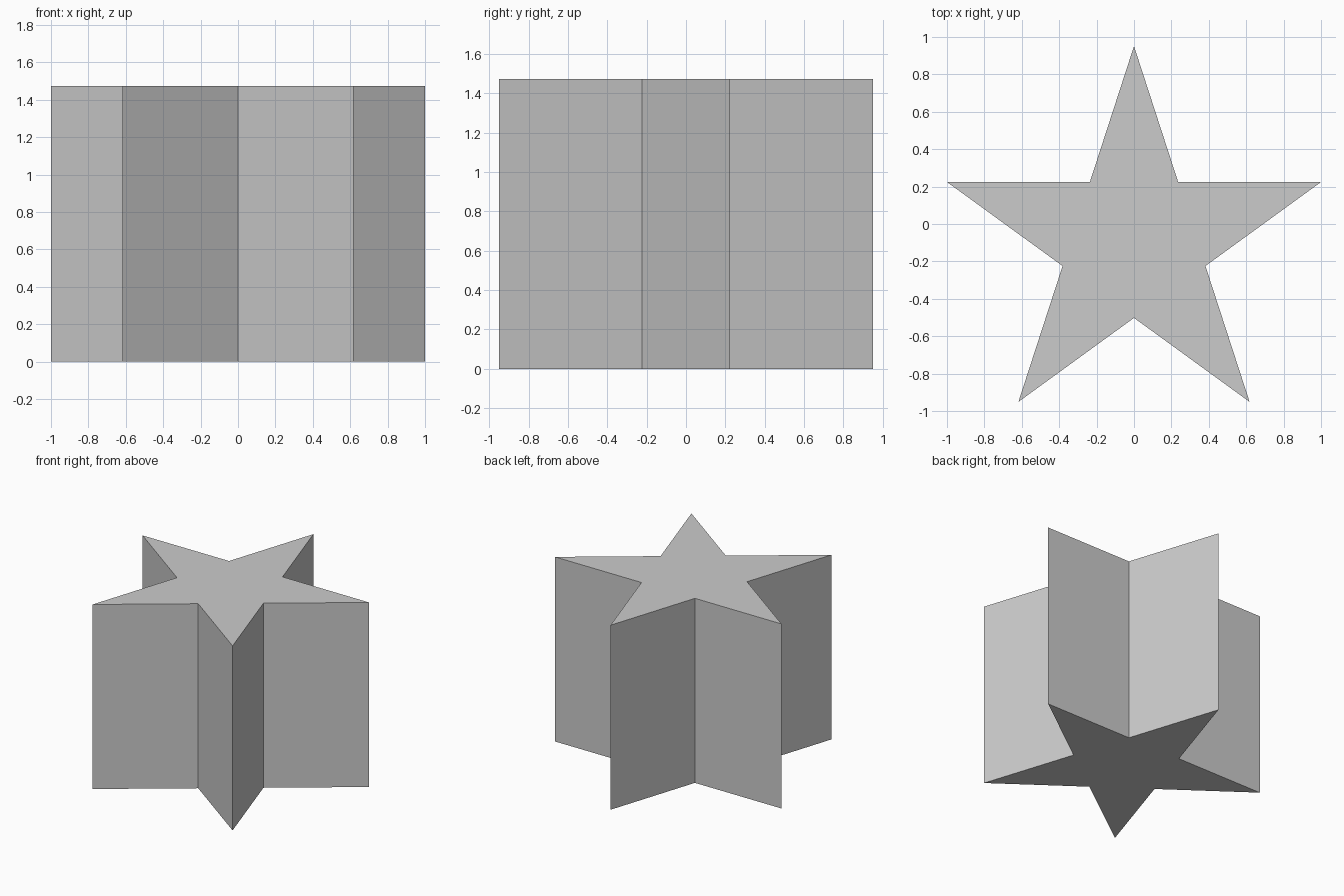
import bpy, bmesh
from math import sin, cos, pi, radians

if "Cube" in bpy.data.objects:
    bpy.data.objects.remove(bpy.data.objects["Cube"])

HEIGHT = 1.473
OUTER = 1 / cos(radians(18))                 # arm tips reach x = +/-1
INNER = OUTER * sin(radians(18)) / cos(radians(36))
SHIFT = -OUTER * (1 - cos(radians(36))) / 2  # centre the star in y

# Five-pointed star outline, one tip towards the back
bm = bmesh.new()
outline = []
for i in range(10):
    r = INNER if i % 2 else OUTER
    a = pi / 2 + i * pi / 5
    outline.append(bm.verts.new((r * cos(a), r * sin(a) + SHIFT, 0)))
base = bm.faces.new(outline)

# Extrude into a solid prism with closed top and bottom
res = bmesh.ops.extrude_face_region(bm, geom=[base], use_keep_orig=True)
top = [v for v in res["geom"] if isinstance(v, bmesh.types.BMVert)]
bmesh.ops.translate(bm, verts=top, vec=(0, 0, HEIGHT))
bmesh.ops.recalc_face_normals(bm, faces=bm.faces)

mesh = bpy.data.meshes.new("star_prism")
bm.to_mesh(mesh)
bm.free()
bpy.context.collection.objects.link(bpy.data.objects.new("star_prism", mesh))
